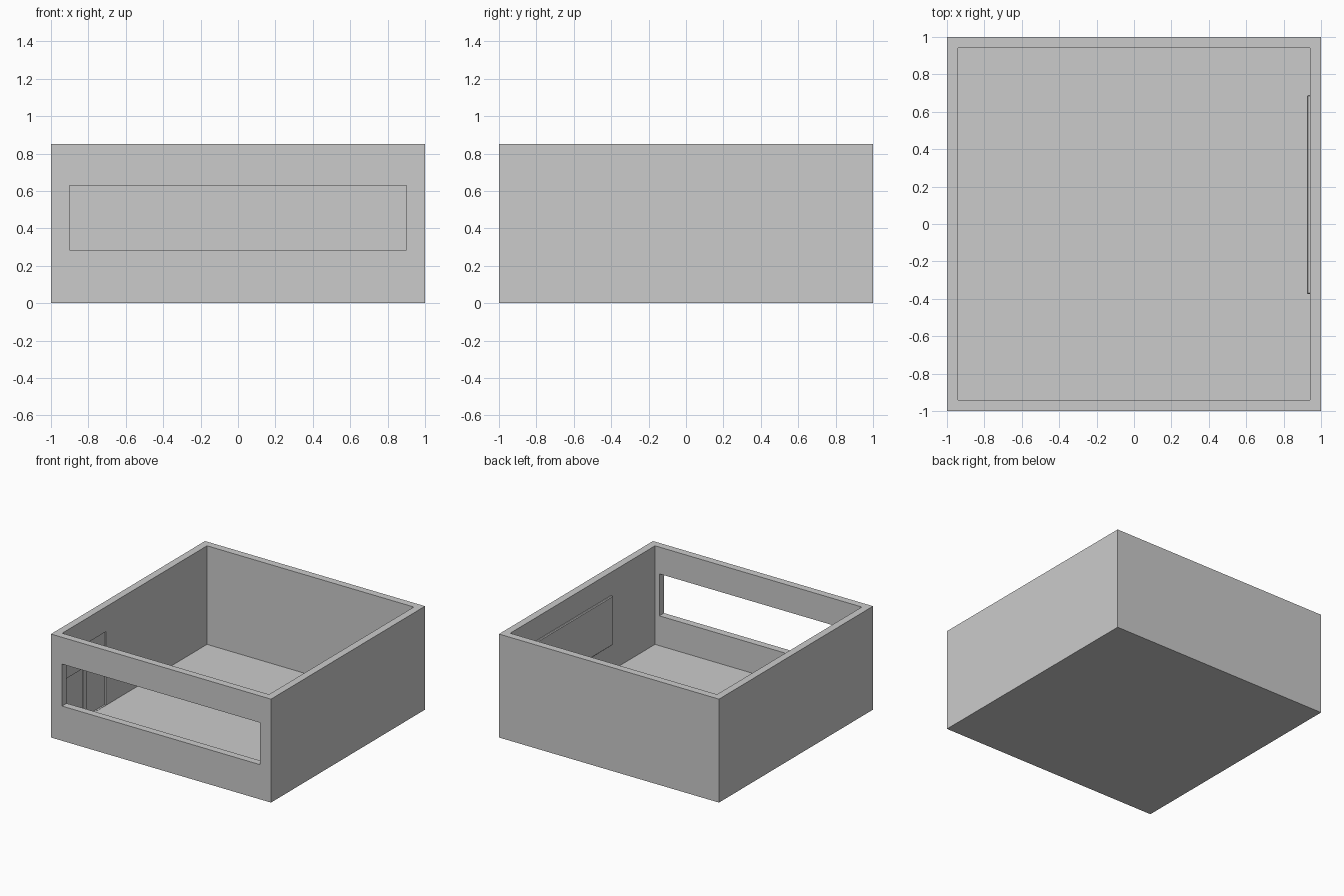
import bpy

if "Cube" in bpy.data.objects:
    bpy.data.objects.remove(bpy.data.objects["Cube"])


def box(name, lo, hi):
    """Axis-aligned box from its low and high corners."""
    bpy.ops.mesh.primitive_cube_add(size=1, location=[(a + b) / 2 for a, b in zip(lo, hi)])
    ob = bpy.context.object
    ob.name = name
    ob.scale = [b - a for a, b in zip(lo, hi)]
    bpy.ops.object.transform_apply(location=False, rotation=False, scale=True)
    return ob


def cut(target, name, lo, hi):
    """Subtract a box, keeping it as a hidden cutter."""
    c = box(name, lo, hi)
    c.hide_render = True
    c.display_type = 'WIRE'
    m = target.modifiers.new(name, 'BOOLEAN')
    m.operation = 'DIFFERENCE'
    m.solver = 'EXACT'
    m.object = c
    bpy.context.view_layer.objects.active = target
    bpy.ops.object.modifier_apply(modifier=m.name)
    bpy.data.objects.remove(c, do_unlink=True)


W, H, FLOOR = 0.94, 0.85, 0.04

# Open-topped room with a long front window
room = box("room_shell", (-1, -1, 0), (1, 1, H))
cut(room, "room_cavity", (-W, -W, FLOOR), (W, W, H + 0.2))
cut(room, "window_cutter", (-0.9, -1.1, 0.285), (0.9, -0.8, 0.63))

# Double door set into the left wall, with lower leaf panels
cut(room, "door_recess", (-W - 0.008, -0.89, FLOOR + 0.002), (-W + 0.1, -0.37, 0.646))
for y0, y1 in ((-0.89, -0.657), (-0.605, -0.37)):
    cut(room, "door_leaf_panel", (-W - 0.014, y0, FLOOR + 0.002), (-W + 0.1, y1, 0.45))

# Wall board on the right wall
board = box("wall_board", (0.925, -0.375, 0.255), (W + 0.01, 0.69, 0.66))
bev = board.modifiers.new("edge", 'BEVEL')
bev.width = 0.006
bev.segments = 1
